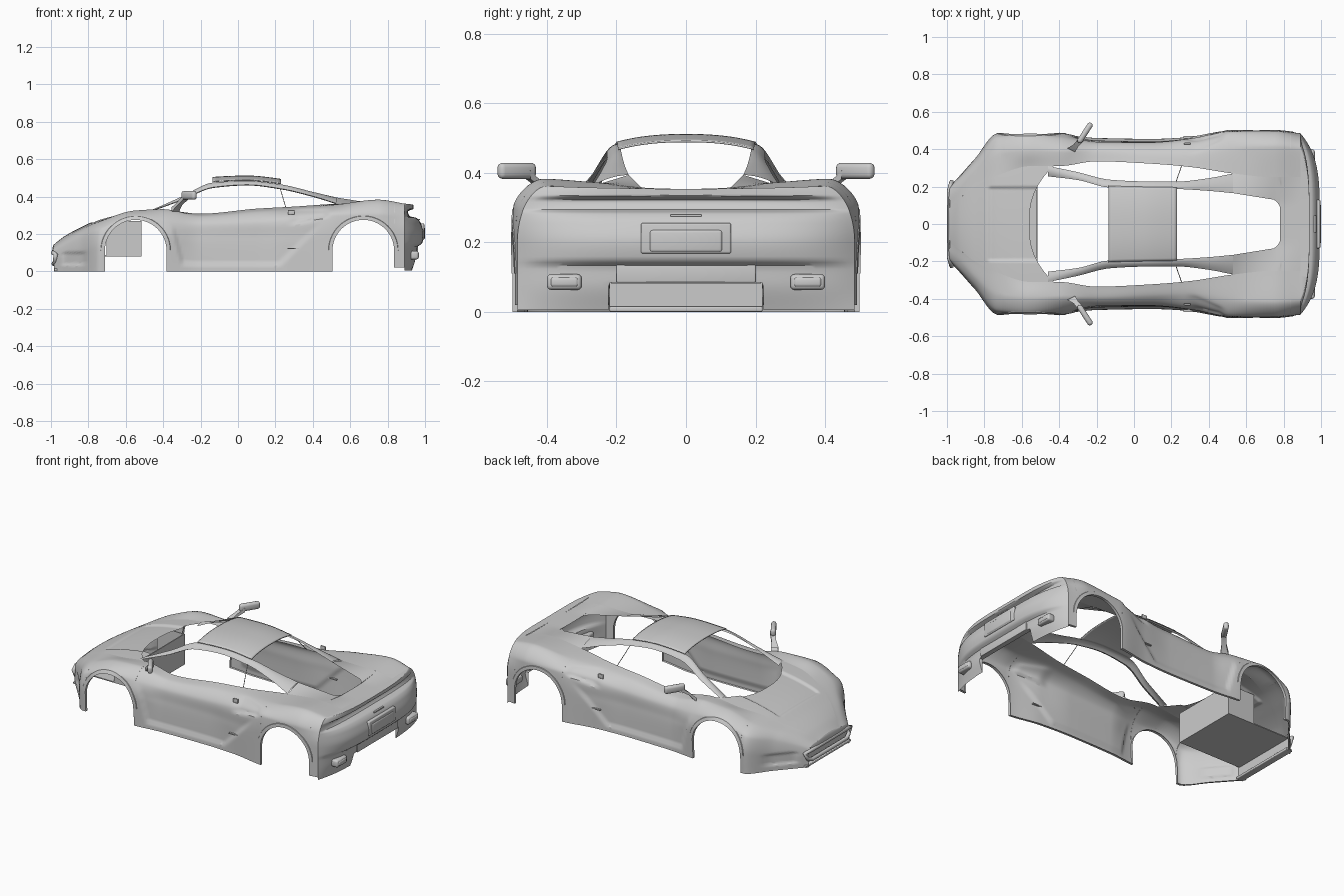
import bpy, bmesh, math
from mathutils import Vector

if "Cube" in bpy.data.objects:
    bpy.data.objects.remove(bpy.data.objects["Cube"])

# ---------- helpers ----------
def herm(xs, rows, x):
    """Monotone cubic interpolation of tuples."""
    x = min(max(x, xs[0]), xs[-1])
    i = 0
    while i < len(xs) - 2 and x > xs[i + 1]:
        i += 1
    h = xs[i + 1] - xs[i]
    t = (x - xs[i]) / h
    def slope(k, c):
        return (rows[k + 1][c] - rows[k][c]) / (xs[k + 1] - xs[k])
    def tan(k, c):
        if k == 0: return slope(0, c)
        if k == len(xs) - 1: return slope(k - 1, c)
        a, b = slope(k - 1, c), slope(k, c)
        return 2 * a * b / (a + b) if a * b > 0 else 0.0
    out = []
    for c in range(len(rows[0])):
        p, q, m, n = rows[i][c], rows[i + 1][c], tan(i, c) * h, tan(i + 1, c) * h
        out.append((2*t**3 - 3*t*t + 1)*p + (t**3 - 2*t*t + t)*m + (3*t*t - 2*t**3)*q + (t**3 - t*t)*n)
    return out

def ss(t):
    t = min(max(t, 0), 1)
    return t * t * (3 - 2 * t)

def span(a, b, n):
    return [a + (b - a) * k / n for k in range(n + 1)]

def make(name, bm, mirror=True, thick=0):
    me = bpy.data.meshes.new(name)
    bm.to_mesh(me); bm.free()
    ob = bpy.data.objects.new(name, me)
    bpy.context.collection.objects.link(ob)
    if mirror:
        m = ob.modifiers.new("mirror", 'MIRROR')
        m.use_axis = (False, True, False)
        m.merge_threshold = 0.0005
    if thick:
        s = ob.modifiers.new("thickness", 'SOLIDIFY')
        s.thickness = thick
    return ob

def grid(name, cols, **kw):
    bm = bmesh.new()
    vs = [[bm.verts.new(p) for p in c] for c in cols]
    for a, b in zip(vs, vs[1:]):
        for j in range(len(a) - 1):
            bm.faces.new((a[j], a[j + 1], b[j + 1], b[j]))
    return make(name, bm, **kw)

def box(name, c, s, bevel=0.0, rot=0.0, mirror=False):
    bm = bmesh.new()
    bmesh.ops.create_cube(bm, size=1)
    bmesh.ops.scale(bm, vec=s, verts=bm.verts)
    if bevel:
        bmesh.ops.bevel(bm, geom=bm.edges[:], offset=bevel, segments=3, profile=0.5, affect='EDGES')
    for v in bm.verts:
        x, y, z = v.co
        v.co = (c[0] + x*math.cos(rot) - y*math.sin(rot), c[1] + x*math.sin(rot) + y*math.cos(rot), c[2] + z)
    return make(name, bm, mirror)

def tube(name, pts, r, closed=False):
    cu = bpy.data.curves.new(name, 'CURVE')
    cu.dimensions, cu.bevel_depth, cu.bevel_resolution = '3D', r, 2
    sp = cu.splines.new('POLY')
    sp.points.add(len(pts) - 1)
    for p, q in zip(sp.points, pts):
        p.co = (*q, 1)
    sp.use_cyclic_u = closed
    cu.use_fill_caps = True
    ob = bpy.data.objects.new(name, cu)
    bpy.context.collection.objects.link(ob)

# ---------- body cross-sections: sill y, then (y,z) of waist, shoulder, crown, inner edge ----------
X = [-.985, -.93, -.85, -.73, -.55, -.40, -.2, .1, .3, .53, .75, .89]
S = [(.20, .20, .06, .19, .11, .15, .13, .10, .135), (.26, .26, .07, .245, .14, .20, .168, .14, .178),
     (.35, .35, .10, .33, .18, .28, .212, .20, .222), (.48, .484, .13, .465, .225, .37, .27, .26, .275),
     (.48, .486, .19, .479, .28, .39, .325, .31, .312), (.478, .485, .18, .466, .27, .385, .332, .31, .327),
     (.46, .455, .15, .437, .25, .39, .298, .335, .308), (.455, .45, .15, .435, .26, .38, .32, .322, .335),
     (.465, .467, .15, .45, .28, .37, .335, .305, .346), (.50, .50, .20, .494, .30, .40, .357, .27, .362),
     (.50, .50, .20, .497, .30, .41, .383, .25, .372), (.485, .485, .20, .47, .29, .40, .362, .25, .354)]
ARCH, R = (-.547, .67), .165

def sec(x, v):
    r = herm(X, S, x)
    return herm([0, 1, 2, 3, 4], [(r[0], 0), (r[1], r[2]), (r[3], r[4]), (r[5], r[6]), (r[7], r[8])], v)

def v_at(x, z):
    a, b = 0.0, 3.0
    for _ in range(18):
        m = (a + b) / 2
        if sec(x, m)[1] < z: a = m
        else: b = m
    return a

def z_low(x):
    for c in ARCH:
        if abs(x - c) < R:
            return .11 + math.sqrt(R * R - (x - c) ** 2)
    return .02 if x > .8 else 0

def recess(x, z):
    door = ss((x + .355 - (.24 - z) * .25) / .015) * ss((z - .035) / .012) * ss((.2 + z - x) / .03) * ss((.27 - z) / .09)
    scoop = ss((x - .26) / .08) * ss((.50 - x) / .05) * ss((z - .25 - (x - .3) * .2) / .015) * ss((.34 - z) / .02)
    lamp = ss((x + .945) / .02) * ss((-.80 - x) / .03) * ss((z - .03) / .012) * ss((.105 - z) / .012)
    return .01 * door + .014 * scoop + .012 * lamp

# Body sides with wheel arches
xs = span(-.985, .89, 150)
for c in ARCH:
    xs += [c + R * 1.0005 * s for s in (-1, 1)] + [c + R * .9998 * math.cos(k * math.pi / 28) for k in range(29)]
cols = []
for x in sorted(xs):
    z0 = z_low(x)
    v0 = v_at(x, z0)
    col = []
    for v in span(v0, 4, 40):
        y, z = sec(x, v)
        col.append((x, y - recess(x, z), z))
    cols.append([(x, col[0][1] - .015, col[0][2])] + col)
grid("body_side", cols)

# Wheel arch lips
for c, n in zip(ARCH, ("front", "rear")):
    cols = []
    for k in range(33):
        a = math.pi * (1 - k / 32)
        col = []
        for r, o in ((R, 0), (R, .003), (R + .02, .003), (R + .022, 0)):
            x, z = c + r * math.cos(a), .11 + r * math.sin(a)
            col.append((x, sec(x, v_at(x, z))[0] + o, z))
        cols.append(col)
    grid(n + "_arch_lip", cols)

# Bonnet with sunken panel and curved windscreen base
def bonnet(s, t):
    xe = -.56 + .13 * t ** 2.5
    x = -.985 + (xe + .985) * s
    yq, zq = sec(x, 4)
    y = t * yq
    pit = ss((x + .79) / .03) * ss((.205 - y) / .02)
    return (x, y, zq + .008 * (1 - t * t) - .01 * pit)
grid("bonnet", [[bonnet(s, t) for t in span(1, 0, 40)] for s in span(0, 1, 80)])

# Nose cap
cols = []
for u in span(0, 1, 12):
    col = []
    for v in span(1.7, 4, 8):
        y, z = sec(-.985, v)
        col.append((-.985 - .01 * (1 - u ** 4) * (4 - v) / 2.3, u * y, z + .008 * (1 - u * u) * (v - 1.7) / 2.3))
    cols.append(col)
grid("nose_cap", cols)

# Front intake and splitter
box("intake_back", (-.958, 0, .055), (.006, .44, .105))
box("front_splitter", (-.96, 0, .008), (.045, .44, .015), .004)
tube("intake_frame", [(-.975, -.225, .09), (-.988, -.18, .1), (-.988, .18, .1), (-.975, .225, .09),
                      (-.978, .2, .05), (-.986, .17, .04), (-.986, -.17, .04), (-.978, -.2, .05)], .012, True)

# Front luggage tub behind the nose
box("tub_rear_wall", (-.52, 0, .175), (.006, .43, .19))
box("tub_side_wall", (-.61, .212, .175), (.186, .006, .19), mirror=True)
box("tub_floor", (-.74, 0, .083), (.446, .43, .006))

# Roof rails running from windscreen pillar to rear buttress
PX = [-.46, -.30, -.13, .05, .23, .40, .53]
P = [(.31, .325, .255, .318), (.277, .383, .235, .398), (.237, .45, .195, .475), (.228, .463, .19, .482),
     (.227, .442, .187, .464), (.245, .402, .177, .424), (.27, .362, .165, .394)]
cols = []
for x in span(-.46, .53, 48):
    yo, zo, yi, zi = herm(PX, P, x)
    cols.append([(x, yo - .012, zo - .004)] +
                [(x, yo + (yi - yo) * t, zo + (zi - zo) * t + .03 * t * (1 - t)) for t in span(0, 1, 6)])
grid("roof_rail", cols)

# Roof panel
cols = []
for x in span(-.135, .23, 20):
    yo, zo, yi, zi = herm(PX, P, x)
    cols.append([(x, yi * t * 1.04, zi + .002 + .022 * (1 - t ** 2.4)) for t in span(1, 0, 14)])
grid("roof_panel", cols, thick=-.006)

# Rear deck around the rear window
cols = []
for x in span(.53, .78, 16) + span(.7805, .89, 8):
    yq, zq = sec(x, 4)
    t = min((x - .53) / .25, 1)
    yi = .165 - .04 * t if x <= .78 else 0
    if x <= .78: yi *= 1 - .25 * ss((x - .755) / .025)
    zi = .394 - .04 * t
    cols.append([(x, yq + (yi - yq) * s, zq + (zi - zq) * min(s * (1 if x <= .78 else 1.8), 1)) for s in span(0, 1, 10)])
grid("rear_deck", cols)

# Rear fascia with spoiler lip and open bottom
ZP = [0, .08, .13, .15, .20, .255, .285, .295, .32, .335, .38]
XP = [(.93,), (.955,), (.96,), (.985,), (.993,), (.978,), (.955,), (.918,), (.908,), (.938,), (.938,)]
cols = []
for u in span(1, .46, 14) + span(.45, 0, 10):
    col = []
    for v in span(v_at(.89, .005), 3, 66):
        y, z = sec(.89, v)
        z -= .008 * (1 - u * u) * ss((v - 2) / 1)
        xp = herm(ZP, XP, z)[0]
        if u < .455: z = max(z, .085)
        col.append((.89 + (xp - .89) * (1 - u ** 4), u * y, z))
    col.append((.89, col[-1][1], col[-1][2]))
    cols.append(col)
grid("rear_fascia", cols)

# Rear details
box("plate_surround", (.985, 0, .212), (.022, .26, .088), .006)
box("number_plate_blank", (.99, 0, .204), (.02, .21, .066), .009)
box("diffuser_panel", (.95, 0, .113), (.025, .40, .056), .003)
box("exhaust_outlet", (.938, .35, .086), (.055, .10, .045), .012, mirror=True)
box("exhaust_inner", (.944, .35, .086), (.05, .08, .028), .008, mirror=True)
box("tail_strip", (.968, 0, .278), (.01, .09, .006))

# Door mirrors
box("door_mirror", (-.262, .487, .406), (.125, .03, .046), .014, math.radians(57), True)
bm = bmesh.new()
rings = [[bm.verts.new(Vector(c) + Vector((dx * w, dy * w, dz * h))) for dx, dy, dz in
          ((-1, .5, -1), (1, -.5, -1), (1, -.5, 1), (-1, .5, 1))]
         for c, w, h in (((-.335, .395, .33), .02, .012), ((-.31, .42, .365), .012, .009), ((-.28, .455, .395), .014, .012))]
for a, b in zip(rings, rings[1:]):
    for k in range(4):
        bm.faces.new((a[k], a[(k + 1) % 4], b[(k + 1) % 4], b[k]))
make("mirror_stalk", bm)

# Door handles, side blades and window dividers
box("door_handle", (.285, .43, .315), (.035, .01, .025), .003, mirror=True)
box("side_blade", (.31, .464, .122), (.09, .012, .006), mirror=True)
for s in (-1, 1):
    tube("window_divider", [(.225, s * .227, .445), (.255, s * .312, .343)], .002)

# Shading
bpy.ops.object.select_all(action='DESELECT')
for ob in bpy.context.scene.objects:
    if ob.type == 'MESH':
        ob.select_set(True)
        bpy.context.view_layer.objects.active = ob
bpy.ops.object.shade_smooth_by_angle(angle=math.radians(32))
